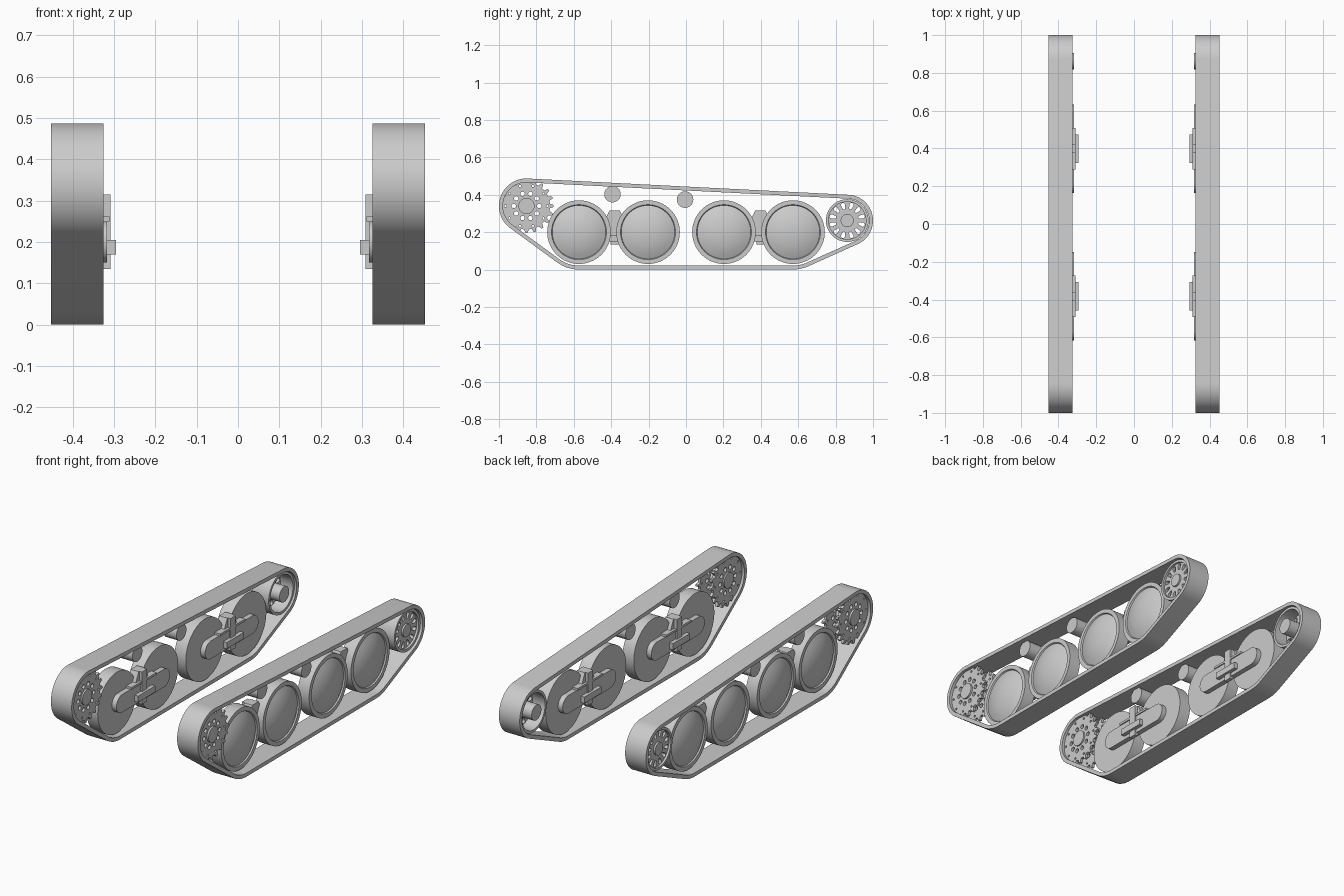
import bpy, bmesh
from math import cos, sin, pi, tau, radians
from mathutils import Matrix, Vector
from mathutils.geometry import convex_hull_2d

cube = bpy.data.objects.get("Cube")
if cube:
    bpy.data.objects.remove(cube, do_unlink=True)

GREY = (0.6, 0.6, 0.6, 1)
mat = bpy.data.materials.new("plain grey")
mat.use_nodes = True
mat.diffuse_color = GREY
mat.node_tree.nodes["Principled BSDF"].inputs["Base Color"].default_value = GREY

# Drawing plane (u, v, w) becomes world (y, z, x)
TURN = Matrix(((0, 0, 1, 0), (1, 0, 0, 0), (0, 1, 0, 0), (0, 0, 0, 1)))


def circle(y, z, r, n=48):
    return [Vector((y + r * cos(tau * i / n), z + r * sin(tau * i / n))) for i in range(n)]


def belt(*circles, n=64):
    """Outline of a band stretched round several circles."""
    pts = [p for c in circles for p in circle(*c, n)]
    return [pts[i] for i in convex_hull_2d(pts)]


def box_outline(y, z0, z1, half):
    return [(y - half, z0), (y + half, z0), (y + half, z1), (y - half, z1)]


def finish(name, bm):
    """Make a mirrored, smooth-shaded object from a bmesh."""
    bmesh.ops.remove_doubles(bm, verts=bm.verts, dist=0.00005)
    bmesh.ops.recalc_face_normals(bm, faces=bm.faces)
    mesh = bpy.data.meshes.new(name)
    bm.to_mesh(mesh)
    bm.free()
    for p in mesh.polygons:
        p.use_smooth = True
    mesh.set_sharp_from_angle(angle=radians(30))
    mesh.materials.clear()
    mesh.materials.append(mat)
    ob = bpy.data.objects.new(name, mesh)
    bpy.context.collection.objects.link(ob)
    mirror = ob.modifiers.new("both sides", "MIRROR")
    mirror.use_mirror_merge = False
    return ob


def plate(name, x0, x1, outline, holes=()):
    """Extrude a side-on outline with holes from x0 to x1."""
    cu = bpy.data.curves.new(name, "CURVE")
    cu.dimensions = "2D"
    cu.fill_mode = "BOTH"
    cu.extrude = (x1 - x0) / 2
    for loop in [outline, *holes]:
        sp = cu.splines.new("POLY")
        sp.points.add(len(loop) - 1)
        for pt, (u, v) in zip(sp.points, loop):
            pt.co = (u, v, 0, 1)
        sp.use_cyclic_u = True
    tmp = bpy.data.objects.new("outline", cu)
    bpy.context.collection.objects.link(tmp)
    deps = bpy.context.evaluated_depsgraph_get()
    mesh = bpy.data.meshes.new_from_object(tmp.evaluated_get(deps))
    bm = bmesh.new()
    bm.from_mesh(mesh)
    bpy.data.objects.remove(tmp)
    bpy.data.curves.remove(cu)
    bpy.data.meshes.remove(mesh)
    bm.transform(Matrix.Translation(((x0 + x1) / 2, 0, 0)) @ TURN)
    return finish(name, bm)


def lathe(name, y, z, profile, steps=64):
    """Spin (radius, x) points about a sideways axle."""
    bm = bmesh.new()
    vs = [bm.verts.new((x, y + r, z)) for r, x in profile]
    es = [bm.edges.new(pair) for pair in zip(vs, vs[1:])]
    bmesh.ops.spin(bm, geom=vs + es, cent=(0, y, z), axis=(1, 0, 0),
                   angle=tau, steps=steps, use_duplicate=False)
    return finish(name, bm)


def drum(name, y, z, r, x0, x1):
    return lathe(name, y, z, [(0, x0), (r, x0), (r, x1), (0, x1)], 40)


SPROCKET = (-0.853, 0.34)
IDLER = (0.862, 0.262)
WHEELS = (-0.572, -0.203, 0.203, 0.572)
AXLE_Z = 0.2


# Track band
def band(inset):
    return belt((*SPROCKET, 0.147 - inset), (*IDLER, 0.138 - inset),
                (WHEELS[0], AXLE_Z, 0.2 - inset), (WHEELS[-1], AXLE_Z, 0.2 - inset))


plate("track", 0.325, 0.453, band(0), [band(0.021)])

# Domed road wheels
for i, y in enumerate(WHEELS):
    lathe(f"road_wheel_{i + 1}", y, AXLE_Z, [
        (0, 0.345), (0.17, 0.345), (0.17, 0.415), (0.147, 0.415), (0.143, 0.408),
        (0.115, 0.421), (0.08, 0.432), (0.04, 0.439), (0, 0.441)])

# Drive sprocket: two toothed plates on a hub
sy, sz = SPROCKET
TEETH = 20
gear = []
for i in range(TEETH):
    for step, r in ((-0.3, 0.126), (-0.12, 0.146), (0.12, 0.146), (0.3, 0.126)):
        a = tau * (i + step) / TEETH
        gear.append((sy + r * cos(a), sz + r * sin(a)))


def ring_of_holes(y, z, count, dist, r):
    return [circle(y + dist * cos(tau * i / count), z + dist * sin(tau * i / count), r, 16)
            for i in range(count)]


gear_holes = ring_of_holes(sy, sz, 10, 0.068, 0.012) + ring_of_holes(sy, sz, 10, 0.112, 0.006)
for side, x in (("inner", 0.34), ("outer", 0.42)):
    plate(f"sprocket_{side}_plate", x, x + 0.016, gear, gear_holes)
drum("sprocket_hub", sy, sz, 0.043, 0.332, 0.446)

# Idler: slotted disc inside a wide rim, with a protruding hub
iy, iz = IDLER
slots = []
for i in range(12):
    a = tau * (i + 0.5) / 12
    slots.append(belt((iy + 0.068 * cos(a), iz + 0.068 * sin(a), 0.007),
                      (iy + 0.086 * cos(a), iz + 0.086 * sin(a), 0.011), n=16))
plate("idler_disc", 0.412, 0.428, circle(iy, iz, 0.112, 64), slots)
plate("idler_rim", 0.335, 0.44, circle(iy, iz, 0.114, 64), [circle(iy, iz, 0.1, 64)])
drum("idler_hub", iy, iz, 0.043, 0.318, 0.412)
drum("idler_cap", iy, iz, 0.035, 0.412, 0.438)

# Return rollers
for i, (y, z) in enumerate(((-0.393, 0.403), (-0.005, 0.374))):
    drum(f"return_roller_{i + 1}", y, z, 0.044, 0.345, 0.425)

# Suspension bogies on the inner side of each wheel pair
for name, y in (("front", -0.382), ("rear", 0.398)):
    plate(f"{name}_bogie_arm", 0.317, 0.346,
          belt((y - 0.185, AXLE_Z, 0.05), (y + 0.185, AXLE_Z, 0.05)))
    plate(f"{name}_bogie_bracket", 0.325, 0.375,
          [(y - 0.085, 0.18), (y + 0.085, 0.18), (y + 0.05, 0.27),
           (y + 0.028, 0.315), (y - 0.028, 0.315), (y - 0.05, 0.27)])
    plate(f"{name}_bogie_post", 0.309, 0.33, box_outline(y, 0.135, 0.315, 0.022))
    plate(f"{name}_bogie_ledge", 0.311, 0.346, box_outline(y, 0.25, 0.262, 0.11))
    plate(f"{name}_bogie_block", 0.295, 0.325, box_outline(y, 0.17, 0.205, 0.075))
